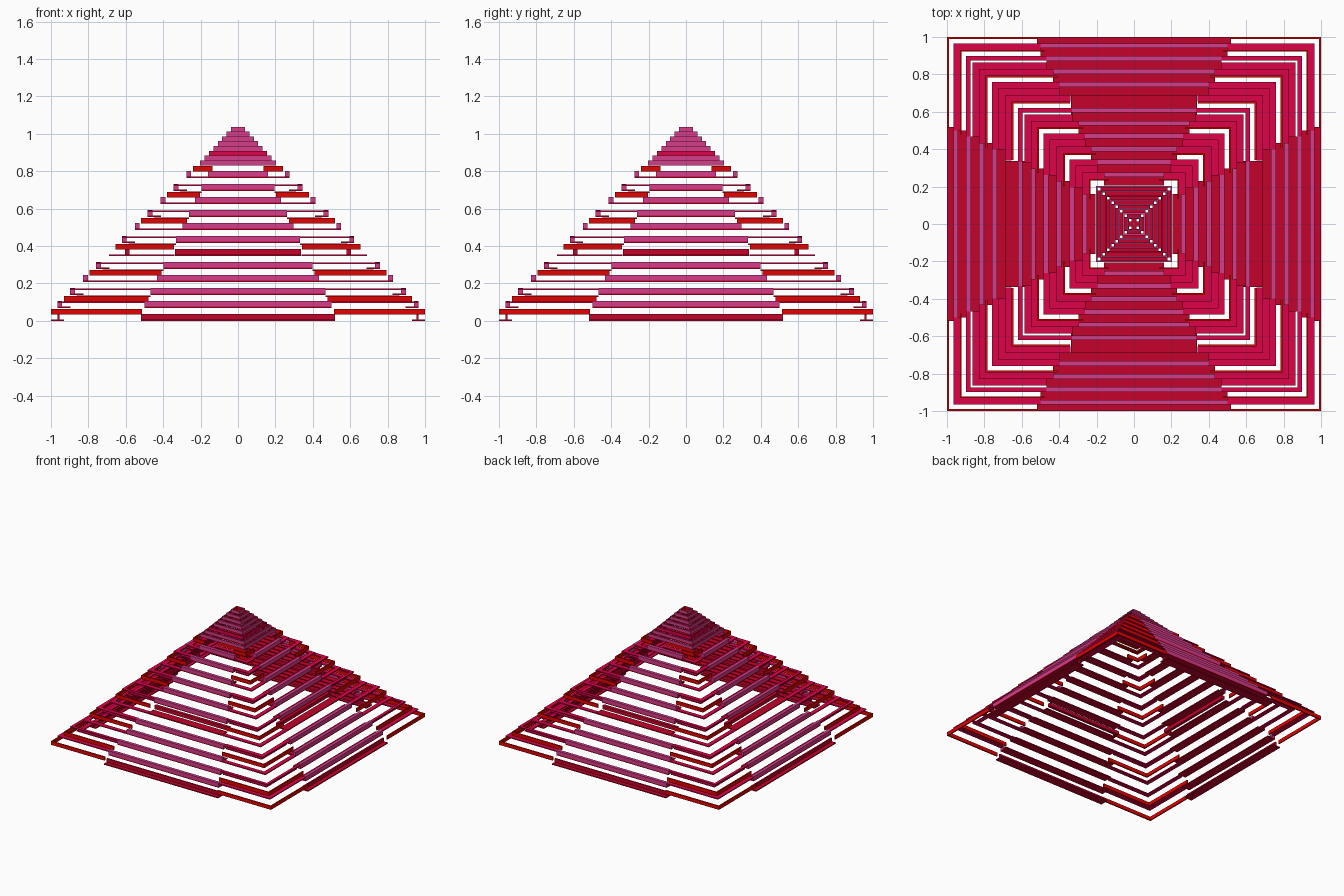
import bpy, bmesh, math
from mathutils import Matrix

cube = bpy.data.objects.get("Cube")
if cube:
    bpy.data.objects.remove(cube, do_unlink=True)


def material(name, srgb):
    col = [((c / 255 + 0.055) / 1.055) ** 2.4 if c > 10 else c / 255 / 12.92 for c in srgb] + [1.0]
    m = bpy.data.materials.new(name)
    m.use_nodes = True
    m.diffuse_color = col
    m.node_tree.nodes["Principled BSDF"].inputs["Base Color"].default_value = col
    return m


RED = material("bright red", (228, 2, 2))
CRIMSON = material("crimson", (222, 2, 72))
DARK = material("dark crimson", (196, 2, 42))
PINK = material("magenta pink", (214, 60, 138))

STEP = 0.0345   # inward step of each layer
RISE = 0.0347   # height of each layer
THIN = 0.008


def half_width(layer):
    return min(1.0, 1.035 - STEP * layer)


def slat(bm, x0, x1, outer, depth, z0, z1, mitre=0.0):
    """Slat on the front side; its outer face is at y = -outer."""
    pts = []
    for z in (z0, z1):
        pts += [(x0, -outer, z), (x1, -outer, z),
                (x1 - mitre, -outer + depth, z), (x0 + mitre, -outer + depth, z)]
    v = [bm.verts.new(p) for p in pts]
    for f in ((3, 2, 1, 0), (4, 5, 6, 7), (0, 1, 5, 4), (1, 2, 6, 5), (2, 3, 7, 6), (3, 0, 4, 7)):
        bm.faces.new([v[i] for i in f])


def finish(bm, name, main, inside=None):
    """Repeat the front side around the four sides and make the object."""
    source = bm.verts[:] + bm.edges[:] + bm.faces[:]
    for i in range(1, 4):
        new = bmesh.ops.duplicate(bm, geom=source)["geom"]
        bmesh.ops.rotate(bm, verts=[g for g in new if isinstance(g, bmesh.types.BMVert)],
                         matrix=Matrix.Rotation(i * math.pi / 2, 3, 'Z'))
    bmesh.ops.recalc_face_normals(bm, faces=bm.faces[:])
    mesh = bpy.data.meshes.new(name)
    mesh.materials.append(main)
    if inside:
        # Faces that look down or towards the central axis
        mesh.materials.append(inside)
        for f in bm.faces:
            inward = f.normal.xy.dot(f.calc_center_median().xy) < -0.001
            f.material_index = 1 if f.normal.z < -0.8 or inward else 0
    bm.to_mesh(mesh)
    bm.free()
    ob = bpy.data.objects.new(name, mesh)
    bpy.context.collection.objects.link(ob)
    return ob


def corner_pair(bm, inner, outer, width, z0, z1):
    """Two lengths that meet their rotated copies at the corners."""
    slat(bm, inner, outer, outer, width, z0, z1)
    slat(bm, -(outer - width), -inner, outer, width, z0, z1)


# Middle slats: an upright front on a wide thin tread
for k in range(12):
    hw = half_width(2 * k)
    z = 2 * k * RISE
    half = min(0.518, 0.535 - 0.034 * k)
    recess, depth, main = 0.0, 0.026, PINK
    if k == 0:
        recess, depth, main = STEP, 0.012, DARK
    elif k == 5:
        recess, depth, main, half = 0.085, 0.025, DARK, 0.337
    bm = bmesh.new()
    slat(bm, -half, half, hw - recess, depth, z + THIN, z + 0.037)
    finish(bm, f"middle_slats_{k + 1}", main)
    bm = bmesh.new()
    slat(bm, -half, half, hw, 2 * STEP + 0.002, z, z + THIN)
    finish(bm, f"middle_treads_{k + 1}", DARK)

# Thin red risers at the corners
for k in (0, 1, 3, 5, 7, 9, 11):
    z = (2 * k + 1) * RISE
    bm = bmesh.new()
    corner_pair(bm, 0.513 - 0.0343 * k, half_width(2 * k + 1), 0.01, z, z + 0.03)
    finish(bm, f"corner_riser_{k + 1}", RED)

# Floating crimson corner treads: pairs on two levels alternate with single low ones
for k in range(1, 12):
    hw = half_width(2 * k)
    inner = 0.34 if k == 5 else 0.535 - 0.034 * k
    z = 2 * k * RISE
    high = k == 1 or k % 2 == 0
    z0 = z + RISE - THIN if high else z
    bm = bmesh.new()
    corner_pair(bm, inner, hw, 0.024 if k in (2, 6) else STEP, z0, z0 + THIN)
    if k % 2 == 0:
        corner_pair(bm, inner, hw - STEP, STEP, z - THIN - 0.002, z - 0.002)
    finish(bm, f"corner_treads_{k + 1}", CRIMSON)

# Hollow stepped cap: upright rings on treads that leave small corner openings
CAP_Z, CAP_H, CAP_STEP = 0.832, 0.0257, 0.0237
for i in range(8):
    hw = 0.203 - CAP_STEP * i
    z = CAP_Z + i * CAP_H
    bm = bmesh.new()
    slat(bm, -hw, hw, hw, 0.009, z, z + CAP_H, 0.009)
    finish(bm, f"cap_tier_{i + 1}", CRIMSON if i == 2 else PINK, RED)
    bm = bmesh.new()
    reach = hw - CAP_STEP
    slat(bm, -reach, reach, hw - 0.009, 0.025, z + 0.002, z + 0.002 + THIN)
    finish(bm, f"cap_treads_{i + 1}", DARK, RED)
